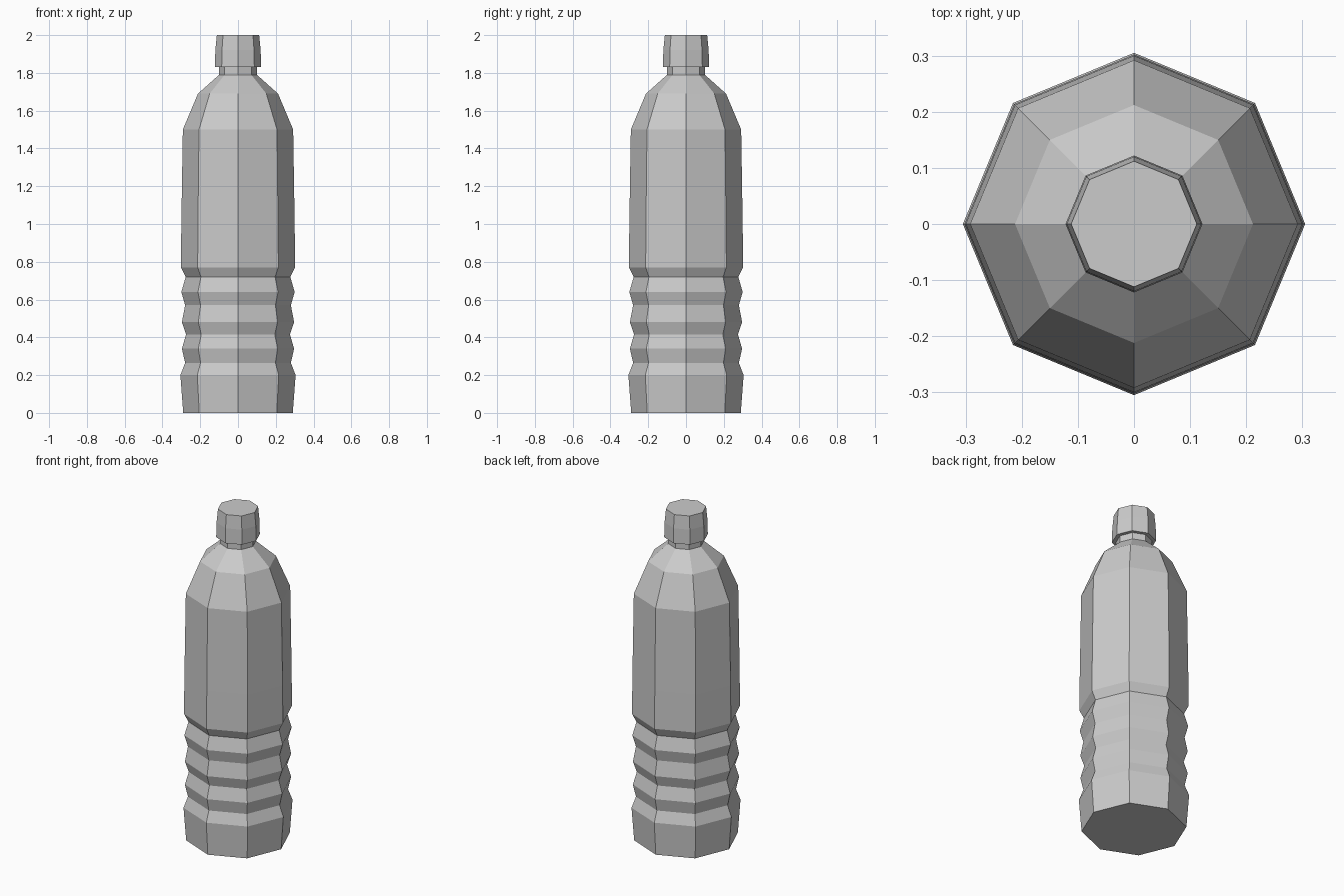
import bpy
import bmesh
from math import cos, sin, pi

cube = bpy.data.objects.get("Cube")
if cube:
    bpy.data.objects.remove(cube, do_unlink=True)

SIDES = 8


def make_material(name, color):
    mat = bpy.data.materials.new(name)
    mat.use_nodes = True
    mat.diffuse_color = color
    mat.node_tree.nodes["Principled BSDF"].inputs["Base Color"].default_value = color
    return mat


def lathe(name, profile, mat):
    """Flat-shaded faceted solid from (radius, height) rings, capped at both ends."""
    bm = bmesh.new()
    rings = [[bm.verts.new((r * cos(2 * pi * i / SIDES), r * sin(2 * pi * i / SIDES), z))
              for i in range(SIDES)] for r, z in profile]
    for low, high in zip(rings, rings[1:]):
        for i in range(SIDES):
            j = (i + 1) % SIDES
            bm.faces.new((low[i], low[j], high[j], high[i]))
    bm.faces.new(rings[0][::-1])
    bm.faces.new(rings[-1])
    mesh = bpy.data.meshes.new(name)
    bm.to_mesh(mesh)
    bm.free()
    mesh.materials.append(mat)
    obj = bpy.data.objects.new(name, mesh)
    bpy.context.collection.objects.link(obj)
    return obj


grey = make_material("light grey", (0.6, 0.6, 0.6, 1))

# Base, ribbed grip, main wall, shoulder and neck
lathe("bottle_body", [
    (0.29, 0), (0.305, 0.2),
    (0.28, 0.265), (0.297, 0.34), (0.275, 0.415), (0.297, 0.48),
    (0.28, 0.57), (0.3, 0.64), (0.277, 0.72), (0.302, 0.77),
    (0.3, 1.0), (0.292, 1.5), (0.212, 1.69),
    (0.1, 1.79), (0.1, 1.835),
], grey)

# Screw cap with a slight taper
lathe("bottle_cap", [(0.122, 1.83), (0.12, 1.92), (0.112, 2.0)], grey)
